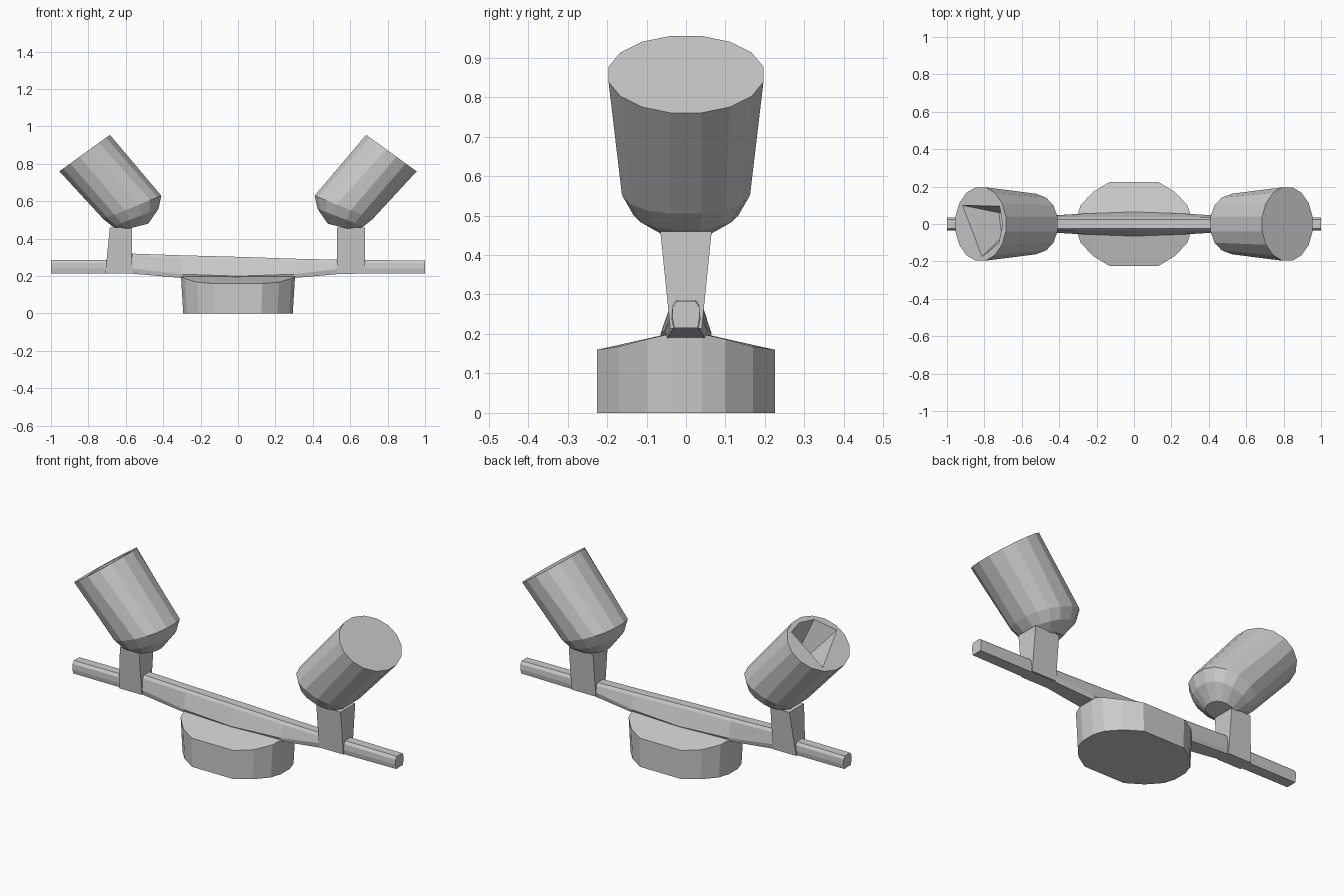
import bpy, bmesh, math
from mathutils import Vector

if "Cube" in bpy.data.objects:
    bpy.data.objects.remove(bpy.data.objects["Cube"])


def loft(name, rings):
    """Skin a list of equal-length point rings and cap both ends."""
    bm = bmesh.new()
    vs = [[bm.verts.new(p) for p in r] for r in rings]
    n = len(rings[0])
    for a, b in zip(vs, vs[1:]):
        for i in range(n):
            j = (i + 1) % n
            bm.faces.new((a[i], a[j], b[j], b[i]))
    bm.faces.new(vs[0])
    bm.faces.new(vs[-1])
    bmesh.ops.recalc_face_normals(bm, faces=bm.faces)
    me = bpy.data.meshes.new(name)
    bm.to_mesh(me)
    bm.free()
    ob = bpy.data.objects.new(name, me)
    bpy.context.collection.objects.link(ob)
    return ob


def power(v, e):
    return math.copysign(abs(v) ** e, v)


def oval(low, high, half_y, side, e=1.0, n=16):
    """Oval ring between two x-z points, half_y deep; side mirrors x."""
    c = (Vector(low) + Vector(high)) / 2
    h = (Vector(high) - Vector(low)) / 2
    pts = []
    for i in range(n):
        t = math.tau * (i + 0.5) / n
        s = power(math.cos(t), e) / math.cos(math.pi / n) ** e
        pts.append((side * (c.x + h.x * s), half_y * power(math.sin(t), e), c.y + h.y * s))
    return pts


# Base: clipped oval with a top sloping down to front and back
outline = [(0.13, 0.225), (0.22, 0.17), (0.285, 0.1), (0.305, 0.04)]
quad = outline + [(x, -y) for x, y in reversed(outline)]
quad += [(-x, -y) for x, y in quad]
bottom = [(x * 0.96, y, 0) for x, y in quad]
rim = [(x, y, 0.2 - 0.04 * min(1, max(0, (abs(y) - 0.05) / 0.15))) for x, y in quad]
ridge = [(x * 0.97, max(-0.055, min(0.055, y)), 0.198 + 0.002 * (abs(y) < 0.06)) for x, y in quad]
loft("base", [bottom, rim, ridge])

# Arm: thin chamfered bar swelling over the base
arm = [  # x, bottom, top, half width, height of widest point
    (-1.0, 0.215, 0.285, 0.034, 0.24), (-0.57, 0.215, 0.287, 0.036, 0.24),
    (-0.565, 0.213, 0.32, 0.038, 0.24), (-0.3, 0.19, 0.311, 0.054, 0.21),
    (0, 0.186, 0.303, 0.065, 0.2), (0.3, 0.19, 0.293, 0.054, 0.21),
    (0.55, 0.212, 0.287, 0.038, 0.24), (1.0, 0.215, 0.283, 0.034, 0.24)]
rings = []
for x, b, t, w, m in arm:
    half = [(0.024, t), (0.034, t - 0.015), (w, m), (w * 0.88, b)]
    sec = half + [(-y, z) for y, z in reversed(half)]
    rings.append([(x, y, z) for y, z in sec])
loft("arm", rings)


def box_ring(x0, x1, y, z):
    return [(x0, -y, z), (x1, -y, z), (x1, y, z), (x0, y, z)]


# Posts, flaring front to back towards the lamp heads
loft("left_post", [box_ring(-0.71, -0.567, 0.04, 0.214), box_ring(-0.685, -0.567, 0.065, 0.46)])
loft("right_post", [box_ring(0.53, 0.68, 0.04, 0.214), box_ring(0.53, 0.68, 0.065, 0.46)])

# Lamp heads, tilted outwards
heads = {}
for side, name in ((-1, "left_head"), (1, "right_head")):
    heads[side] = loft(name, [
        oval((0.955, 0.76), (0.685, 0.955), 0.2, side),
        oval((0.72, 0.505), (0.41, 0.63), 0.165, side, 0.85),
        oval((0.67, 0.465), (0.425, 0.56), 0.135, side, 0.85),
        oval((0.62, 0.445), (0.48, 0.48), 0.07, side, 0.85)])

# Hollow in the open left head: tapered wedge cut in from the rim
centre = Vector((-0.82, 0, 0.8575))
across = Vector((0.81, 0, 0.586))
inward = Vector((0.67, 0, -0.742))


def hollow(points, depth):
    return [centre + across * u + Vector((0, v, 0)) + inward * depth for u, v in points]


mouth = [(-0.12, 0.1), (0.01, -0.175), (0.12, -0.1), (0.145, 0.0), (0.125, 0.095)]
floor = [(-0.02, 0.06), (0.0, -0.07), (0.06, -0.07), (0.08, 0.0), (0.07, 0.06)]
cutter = loft("hollow_cutter", [hollow(mouth, -0.02), hollow(mouth, 0.0), hollow(floor, 0.17)])
cutter.hide_render = True
cutter.hide_viewport = True
cut = heads[-1].modifiers.new("hollow", 'BOOLEAN')
cut.operation = 'DIFFERENCE'
cut.object = cutter
cut.solver = 'EXACT'
